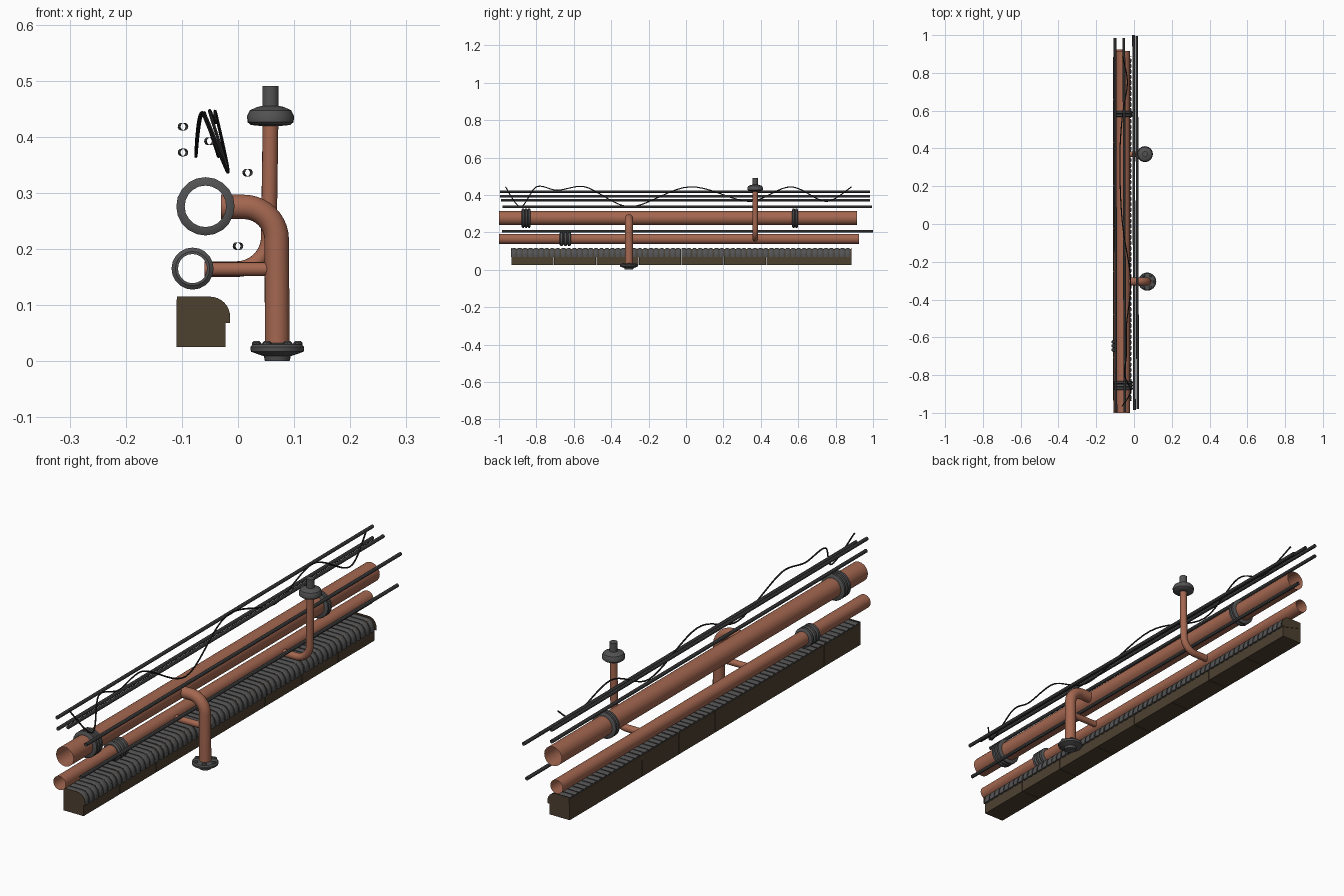
import bpy, bmesh, math, random
from mathutils import Vector, geometry

if "Cube" in bpy.data.objects:
    bpy.data.objects.remove(bpy.data.objects["Cube"])

random.seed(4)


def material(name, rgb):
    m = bpy.data.materials.new(name)
    m.diffuse_color = (*rgb, 1)
    m.use_nodes = True
    m.node_tree.nodes["Principled BSDF"].inputs["Base Color"].default_value = m.diffuse_color
    return m


COPPER = material("copper", (0.37, 0.135, 0.08))
GREY = material("dark_grey", (0.085, 0.085, 0.088))
BROWN = material("dark_brown", (0.075, 0.052, 0.03))
BLACK = material("black", (0.02, 0.02, 0.02))


def finish(name, bm, mat, smooth=True):
    bmesh.ops.recalc_face_normals(bm, faces=bm.faces)
    me = bpy.data.meshes.new(name)
    bm.to_mesh(me)
    bm.free()
    me.materials.append(mat)
    ob = bpy.data.objects.new(name, me)
    bpy.context.collection.objects.link(ob)
    if smooth:
        bpy.ops.object.select_all(action='DESELECT')
        ob.select_set(True)
        bpy.context.view_layer.objects.active = ob
        bpy.ops.object.shade_smooth_by_angle(angle=math.radians(35))
    return ob


def rings_to_faces(bm, rings):
    for a, b in zip(rings, rings[1:]):
        n = len(a)
        for i in range(n):
            bm.faces.new((a[i], a[(i + 1) % n], b[(i + 1) % n], b[i]))


def tube(name, pts, r, mat, sides=16):
    """Open tube swept along a path."""
    bm = bmesh.new()
    pts = [Vector(p) for p in pts]
    normal, rings = None, []
    for i, p in enumerate(pts):
        t = (pts[min(i + 1, len(pts) - 1)] - pts[max(i - 1, 0)]).normalized()
        if normal is None:
            normal = t.orthogonal()
        normal = (normal - t * normal.dot(t)).normalized()
        side = t.cross(normal)
        rings.append([bm.verts.new(p + r * (math.cos(a) * normal + math.sin(a) * side))
                      for a in (math.tau * k / sides for k in range(sides))])
    rings_to_faces(bm, rings)
    return finish(name, bm, mat)


def lathe(name, centre, axis, profile, mat, sides=20, closed=False):
    """Revolve (radius, offset) points around the y or z axis through centre."""
    bm = bmesh.new()
    c = Vector(centre)
    rings = []
    for r, h in profile:
        ring = []
        for k in range(sides):
            a = math.tau * k / sides
            u, v = r * math.cos(a), r * math.sin(a)
            ring.append(bm.verts.new(c + Vector((u, h, v) if axis == 'y' else (u, v, h))))
        rings.append(ring)
    if closed:
        rings.append(rings[0])
    rings_to_faces(bm, rings)
    if not closed:
        bm.faces.new(rings[0])
        bm.faces.new(rings[-1])
    return finish(name, bm, mat)


def extrude_y(bm, profile, y0, y1):
    """Closed prism of an (x, z) profile."""
    rings = [[bm.verts.new((x, y, z)) for x, z in profile] for y in (y0, y1)]
    rings_to_faces(bm, rings)
    bm.faces.new(rings[0])
    bm.faces.new(rings[1])


def arc(cx, cz, r, a0, a1, y, n=10):
    return [(cx + r * math.cos(math.radians(a0 + (a1 - a0) * i / n)), y,
             cz + r * math.sin(math.radians(a0 + (a1 - a0) * i / n))) for i in range(n + 1)]


# Two long pipes
UP, LOW = (-0.058, 0.276), (-0.081, 0.165)
tube("upper_pipe", [(UP[0], -1, UP[1]), (UP[0], 0.915, UP[1])], 0.038, COPPER, 24)
tube("lower_pipe", [(LOW[0], -1, LOW[1]), (LOW[0], 0.925, LOW[1])], 0.027, COPPER, 24)


# Ribbed couplings around the pipes
def coupling(name, c, y, r_in, r_out, ribs, pitch):
    half = ribs * pitch / 2
    prof = [(r_in, -half)]
    for i in range(ribs):
        s = -half + i * pitch
        low = r_out - 0.007
        prof += [(low, s), (r_out, s + pitch * .25), (r_out, s + pitch * .75), (low, s + pitch * .98)]
    prof.append((r_in, half))
    lathe(name, (c[0], y, c[1]), 'y', prof, GREY, 20, closed=True)


coupling("upper_coupling_front", UP, -0.855, 0.037, 0.052, 3, 0.016)
coupling("upper_coupling_back", UP, 0.583, 0.037, 0.052, 2, 0.016)
coupling("lower_coupling", LOW, -0.645, 0.026, 0.0375, 3, 0.021)

# Downpipe from the upper pipe, with a side branch to the lower pipe
Y1, Y2 = -0.305, 0.37
tube("downpipe", [(-0.03, Y1, 0.275)] + arc(0.01, 0.216, 0.059, 90, 0, Y1) + [(0.07, Y1, 0.02)],
     0.022, COPPER, 20)
tube("downpipe_branch", [(-0.06, Y1, 0.164), (0.065, Y1, 0.164)], 0.0125, COPPER)
lathe("floor_flange", (0.07, Y1, 0), 'z',
      [(0.022, 0), (0.024, 0.009), (0.036, 0.013), (0.047, 0.017), (0.048, 0.025),
       (0.044, 0.03), (0.026, 0.032)], GREY, 24)
for k in range(6):
    a = math.tau * k / 6
    lathe("flange_bolt", (0.07 + 0.037 * math.cos(a), Y1 + 0.037 * math.sin(a), 0.027), 'z',
          [(0.008, 0), (0.008, 0.006), (0.005, 0.009)], GREY, 8)

# Riser from the lower pipe with its top flange
tube("riser", [(-0.06, Y2, 0.164)] + arc(-0.003, 0.222, 0.058, -90, 0, Y2) + [(0.058, Y2, 0.43)],
     0.014, COPPER)
lathe("riser_flange", (0.058, Y2, 0), 'z',
      [(0.016, 0.419), (0.035, 0.421), (0.041, 0.426), (0.042, 0.437), (0.037, 0.447),
       (0.024, 0.453), (0.0145, 0.455), (0.0145, 0.49)], GREY, 24)

# Thin conduits, each very slightly skewed
for x, z, y0, y1 in ((-0.098, 0.418, -0.995, 0.985), (-0.098, 0.372, -0.99, 0.985),
                     (-0.051, 0.392, -0.995, 0.985), (0.017, 0.336, -0.98, 0.995),
                     (0.0, 0.205, -0.985, 1.0)):
    tube("conduit", [(x + 0.0025, y0, z), (x - 0.0025, y1, z)], 0.007, GREY, 10)

# Loose cable waving around the conduits
knots = [Vector(p) for p in (
    (-0.063, -0.965, 0.443), (-0.018, -0.885, 0.337), (-0.05, -0.80, 0.443), (-0.04, -0.69, 0.425),
    (-0.04, -0.54, 0.443), (-0.018, -0.30, 0.337), (-0.063, 0.02, 0.443), (-0.075, 0.34, 0.365),
    (-0.063, 0.56, 0.443), (-0.035, 0.75, 0.365), (-0.06, 0.885, 0.443))]
path = [knots[0]]
for i in range(len(knots) - 1):
    p, q = knots[i], knots[i + 1]
    tp = (q - knots[max(i - 1, 0)]) / 2
    tq = (knots[min(i + 2, len(knots) - 1)] - p) / 2
    # keep tangents within the segment length
    k = q.y - p.y
    tp, tq = (t * (k / t.y) if t.y > k else t for t in (tp, tq))
    path += geometry.interpolate_bezier(p, p + tp / 3, q - tq / 3, q, 10)[1:]
tube("loose_cable", path, 0.003, BLACK, 6)

# Trough made of panels
Y0, YE, N = -0.935, 0.885, 8
step = (YE - Y0) / N
bm = bmesh.new()
for i in range(N):
    extrude_y(bm, [(-0.11, 0.025), (-0.022, 0.025), (-0.022, 0.09), (-0.035, 0.11), (-0.11, 0.11)],
              Y0 + i * step + 0.001, Y0 + (i + 1) * step - 0.001)
finish("trough_panels", bm, BROWN, False)


# Rounded hood cross-section
def hood(d):
    pts = [(x, z) for x, _, z in arc(-0.05, 0.079, 0.036 - d, 90, 0, 0, 8)]
    return [(-0.109, 0.09), (-0.109, 0.115 - d)] + pts + [(-0.014 - d, 0.068 + d), (-0.03, 0.068 + d)]


# End plates over the trough and hood
bm = bmesh.new()
for a in (Y0 - 0.001, YE - 0.002):
    extrude_y(bm, hood(0), a, a + 0.003)
finish("hood_end_plates", bm, BROWN)

# Hood ribs of slightly uneven width
bm = bmesh.new()
count = 62
pitch = (YE - Y0 - 0.006) / count
for i in range(count):
    a = Y0 + 0.003 + i * pitch
    b = a + pitch - random.uniform(0.002, 0.006)
    rings = [[bm.verts.new((x, y, z)) for x, z in hood(d)]
             for y, d in ((a, 0.003), (a + 0.005, 0), (b - 0.005, 0), (b, 0.003))]
    rings_to_faces(bm, rings)
    bm.faces.new(rings[0])
    bm.faces.new(rings[-1])
finish("hood_ribs", bm, GREY)
